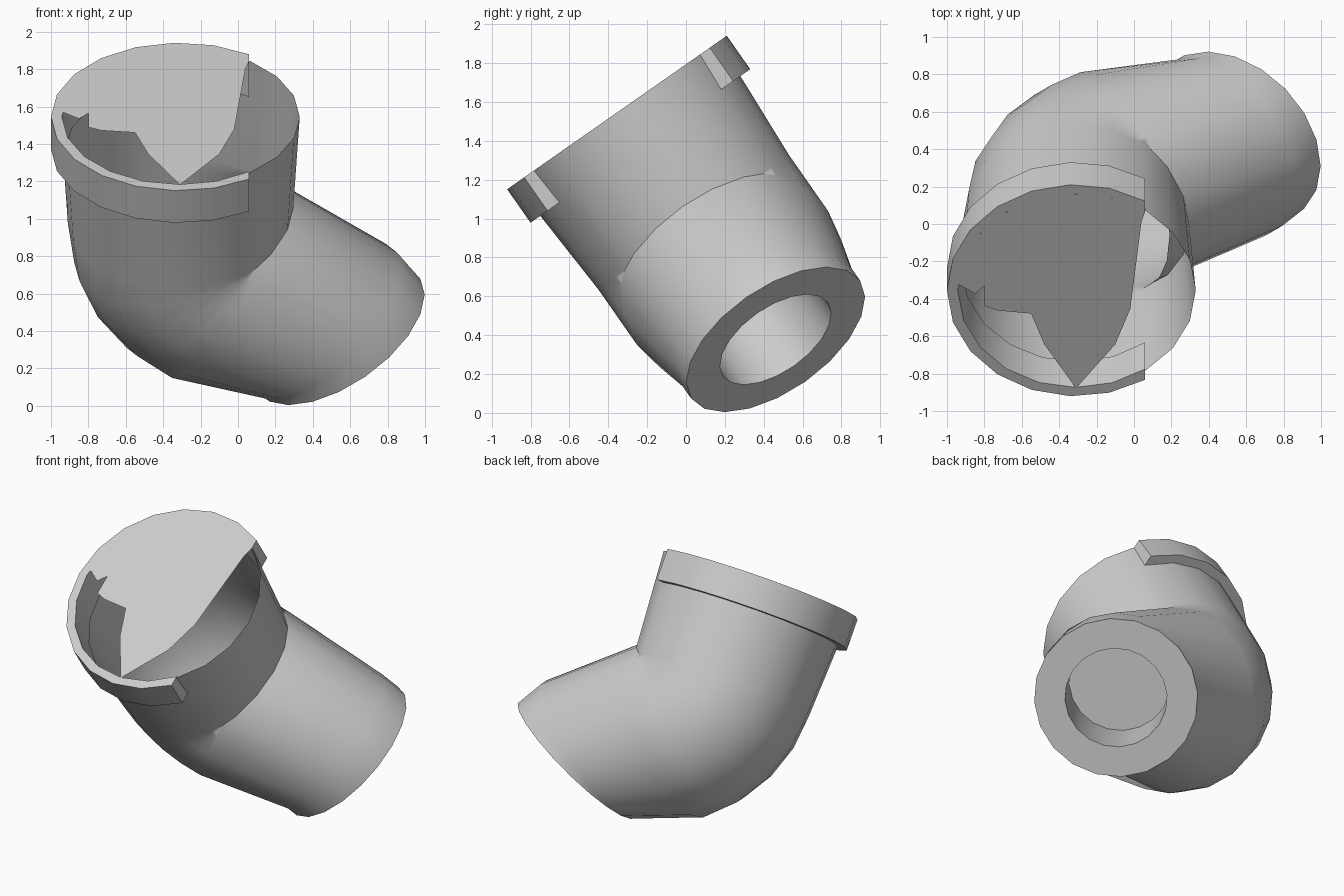
import bpy, bmesh
from math import sin, cos, pi, radians, acos
from mathutils import Vector

if "Cube" in bpy.data.objects:
    bpy.data.objects.remove(bpy.data.objects["Cube"])

# Tilted frame: the elbow lies in the plane of X and U, W is across it
X = Vector((1, 0, 0))
U = Vector((0, -0.573, 0.82))
W = Vector((0, 0.82, 0.573))
W0 = 0.594                      # offset of the pipe's centre plane
TOP = (-0.31, 1.47)             # rim centre in (X, U)
SEG = 20


def place(x, q, s):
    return X * x + U * q + W * (W0 + s)


def ring(bm, c, deg, r):
    a = radians(deg)
    out = []
    for i in range(SEG):
        t = 2 * pi * i / SEG
        k = r * cos(t)
        out.append(bm.verts.new(place(c[0] - k * cos(a), c[1] - k * sin(a), r * sin(t))))
    return out


def bridge(bm, a, b, closed=True):
    n = len(a)
    for i in range(n if closed else n - 1):
        j = (i + 1) % n
        bm.faces.new((a[i], a[j], b[j], b[i]))


def finish(bm, name):
    bmesh.ops.recalc_face_normals(bm, faces=bm.faces)
    me = bpy.data.meshes.new(name)
    bm.to_mesh(me)
    bm.free()
    ob = bpy.data.objects.new(name, me)
    bpy.context.collection.objects.link(ob)
    bpy.context.view_layer.objects.active = ob
    ob.select_set(True)
    bpy.ops.object.shade_smooth_by_angle(angle=radians(35))
    ob.select_set(False)


# Elbow pipe: open at the rim, tight bend, angled end with a blind bore
bm = bmesh.new()
pivot, bend_r = (0.09, 0.78), 0.40
hinge, end_r = (0.08, -0.22), 0.53
rings = [ring(bm, TOP, 0, 0.64)]
for d in range(0, 61, 15):
    a = radians(d)
    rings.append(ring(bm, (pivot[0] - bend_r * cos(a), pivot[1] - bend_r * sin(a)), d, 0.60))
for d in (42, 30):
    a = radians(d)
    end_c = (hinge[0] + end_r * cos(a), hinge[1] + end_r * sin(a))
    rings.append(ring(bm, end_c, d, end_r))
rings.append(ring(bm, end_c, 30, 0.33))
rings.append(ring(bm, (end_c[0] - 0.4 * 0.5, end_c[1] + 0.4 * 0.866), 30, 0.33))
for a, b in zip(rings, rings[1:]):
    bridge(bm, a, b)
bm.faces.new(rings[-1])
finish(bm, "elbow_pipe")

# Collar: a partial band around the rim, cut flat on the right
bm = bmesh.new()
N = 14
rails = []
for r, q in ((0.69, 1.47), (0.69, 1.26), (0.61, 1.26), (0.632, 1.47)):
    t0 = acos(0.37 / r)
    ts = [t0 + (2 * pi - 2 * t0) * i / N for i in range(N + 1)]
    rails.append([bm.verts.new(place(TOP[0] + r * cos(t), q, r * sin(t))) for t in ts])
for k in range(4):
    bridge(bm, rails[k], rails[(k + 1) % 4], closed=False)
for e in (0, -1):
    bm.faces.new([rail[e] for rail in rails])
finish(bm, "rim_collar")

# Broken lid: flat sheet in the rim plane with a jagged front edge
bm = bmesh.new()
R = 0.635
t0, t1 = acos(0.37 / R), radians(176)
outline = [(TOP[0] + R * cos(t0 + (t1 - t0) * i / 9), R * sin(t0 + (t1 - t0) * i / 9))
           for i in range(10)]
outline += [(-0.85, -0.02), (-0.80, 0.03), (-0.55, 0.21), (-0.60, 0.13),
            (-0.80, -0.10), (-0.73, -0.13), (-0.49, 0.09), (-0.55, -0.15),
            (-0.48, -0.35), (-0.30, 0.06), (-0.31, -0.637), (-0.10, -0.35),
            (-0.02, -0.12), (0.04, 0.45)]
bm.faces.new([bm.verts.new(place(x, 1.471, s)) for x, s in outline])
bmesh.ops.triangulate(bm, faces=bm.faces[:])
finish(bm, "broken_lid")
